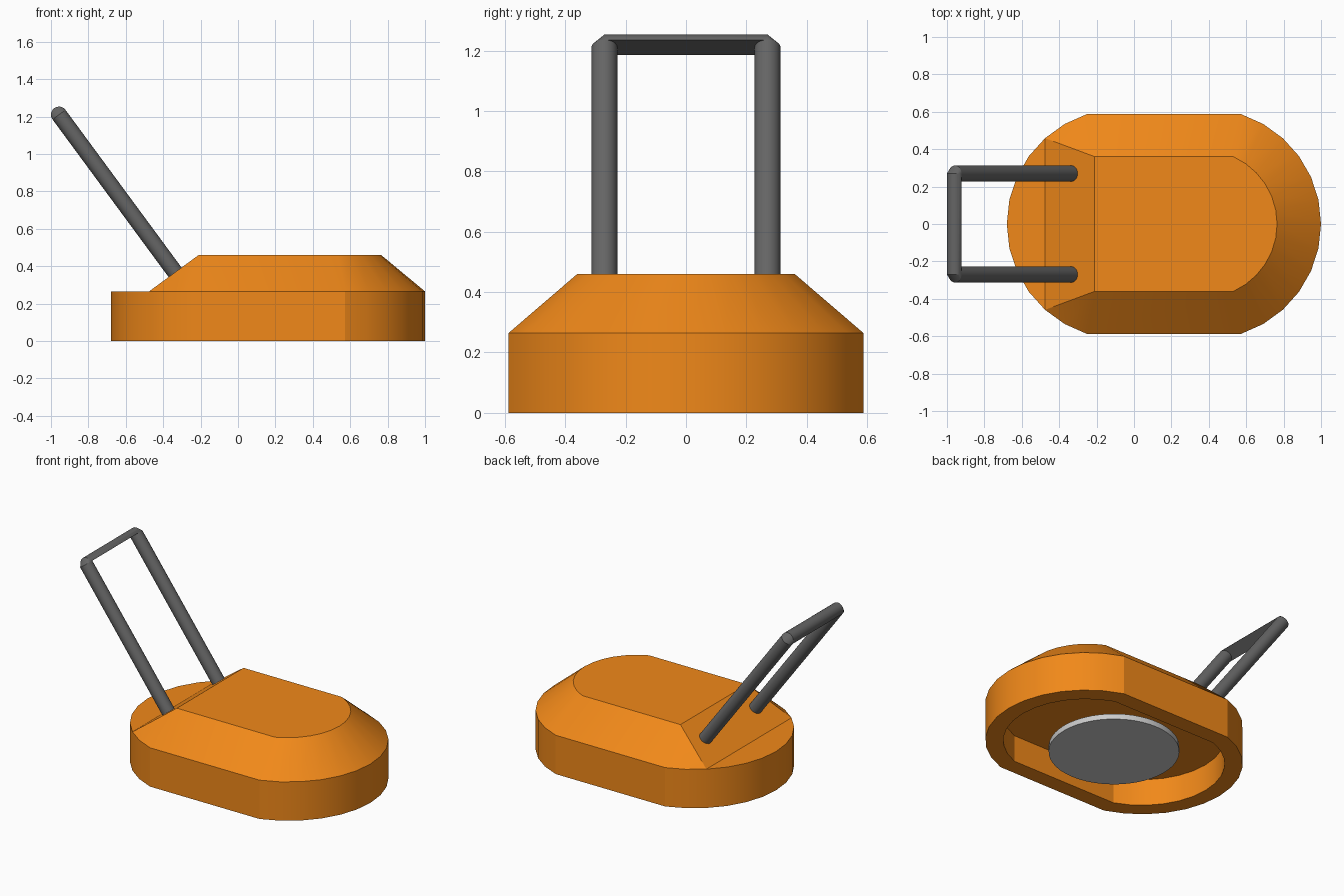
import bpy, bmesh
from math import sin, cos, pi, asin, radians
from mathutils import Vector

if "Cube" in bpy.data.objects:
    bpy.data.objects.remove(bpy.data.objects["Cube"])


def material(name, color):
    m = bpy.data.materials.new(name)
    m.diffuse_color = (*color, 1)
    m.use_nodes = True
    m.node_tree.nodes["Principled BSDF"].inputs["Base Color"].default_value = m.diffuse_color
    return m


ORANGE = material("orange_shell", (0.88, 0.25, 0.01))
DARK = material("dark_tube", (0.13, 0.13, 0.13))


def finish(name, bm, mat=None):
    bmesh.ops.recalc_face_normals(bm, faces=bm.faces)
    me = bpy.data.meshes.new(name)
    bm.to_mesh(me)
    bm.free()
    ob = bpy.data.objects.new(name, me)
    bpy.context.collection.objects.link(ob)
    if mat:
        me.materials.append(mat)
    bpy.ops.object.select_all(action='DESELECT')
    ob.select_set(True)
    bpy.context.view_layer.objects.active = ob
    bpy.ops.object.shade_smooth_by_angle(angle=radians(20))
    return ob


def arc(cx, r, half_width, flip=0.0, n=12):
    a = asin(half_width / r)
    return [(cx + r * cos(flip - a + 2 * a * i / n),
             r * sin(flip - a + 2 * a * i / n)) for i in range(n + 1)]


def outline(inset):
    r, w = 0.617 - inset, 0.587 - inset
    return arc(0.383, r, w) + arc(-0.063, r, w, pi)


def ring(bm, pts, z):
    return [bm.verts.new((x, y, z)) for x, y in pts]


def bridge(bm, a, b):
    for i in range(len(a)):
        j = (i + 1) % len(a)
        bm.faces.new((a[i], a[j], b[j], b[i]))


# Deck: rounded skirt with a recess underneath
bm = bmesh.new()
rings = [ring(bm, outline(i), z) for i, z in
         ((0, 0.265), (0, 0), (0.11, 0), (0.11, 0.18))]
for a, b in zip(rings, rings[1:]):
    bridge(bm, a, b)
bm.faces.new(rings[0])
bm.faces.new(rings[-1])
finish("deck", bm, ORANGE)

# Hood: sloped cover, cut straight at the rear
bm = bmesh.new()
o = outline(0)
base = ring(bm, o[23:] + o[:16], 0.265)
top = ring(bm, [(-0.21, -0.36)] + arc(0.371, 0.394, 0.36) + [(-0.21, 0.36)], 0.46)
for i in range(14):
    bm.faces.new((base[i + 2], base[i + 3], top[i + 1], top[i]))
for i in (0, 1):
    bm.faces.new((base[i], base[i + 1], top[0]))
    bm.faces.new((base[16 + i], base[17 + i], top[-1]))
bm.faces.new((base[-1], base[0], top[0], top[-1]))
bm.faces.new(top)
finish("hood", bm, ORANGE)

# Handle legs
R, N, Y = 0.043, 32, 0.27
foot, head = Vector((-0.323, 0, 0.349)), Vector((-0.957, 0, 1.21))
u = (head - foot).normalized()
side = Vector((0, 1, 0))
b = side.cross(u)


def circle(center, e1, e2, half=False):
    count = N // 2 + 1 if half else N
    return [center + R * (cos(2 * pi * i / N) * e1 + sin(2 * pi * i / N) * e2)
            for i in range(count)]


for label, s in (("left", 1), ("right", -1)):
    bm = bmesh.new()
    lo, hi = ([bm.verts.new(p) for p in circle(c + s * Y * side, b, side)]
              for c in (foot, head))
    bridge(bm, lo, hi)
    bm.faces.new(lo)
    finish(label + "_handle_leg", bm, DARK)

# Handle grip: half-round bar with bevelled corners, flat below
bm = bmesh.new()
for s in (1, -1):
    c = head + s * Y * side
    for p in circle(c, b, s * side, True) + circle(c, b, u, True)[1:-1]:
        bm.verts.new(p)
bmesh.ops.convex_hull(bm, input=bm.verts)
bmesh.ops.dissolve_limit(bm, angle_limit=radians(0.5), verts=bm.verts, edges=bm.edges)
finish("handle_grip", bm, DARK)

# Cutting disc and its spindle
for name, r, z0, z1 in (("cutting_disc", 0.4, 0.003, 0.04), ("spindle", 0.05, 0.04, 0.18)):
    bm = bmesh.new()
    lo, hi = (ring(bm, [(0.16 + r * cos(2 * pi * i / 48), r * sin(2 * pi * i / 48))
                        for i in range(48)], z) for z in (z0, z1))
    bridge(bm, lo, hi)
    bm.faces.new(lo)
    bm.faces.new(hi)
    finish(name, bm)
